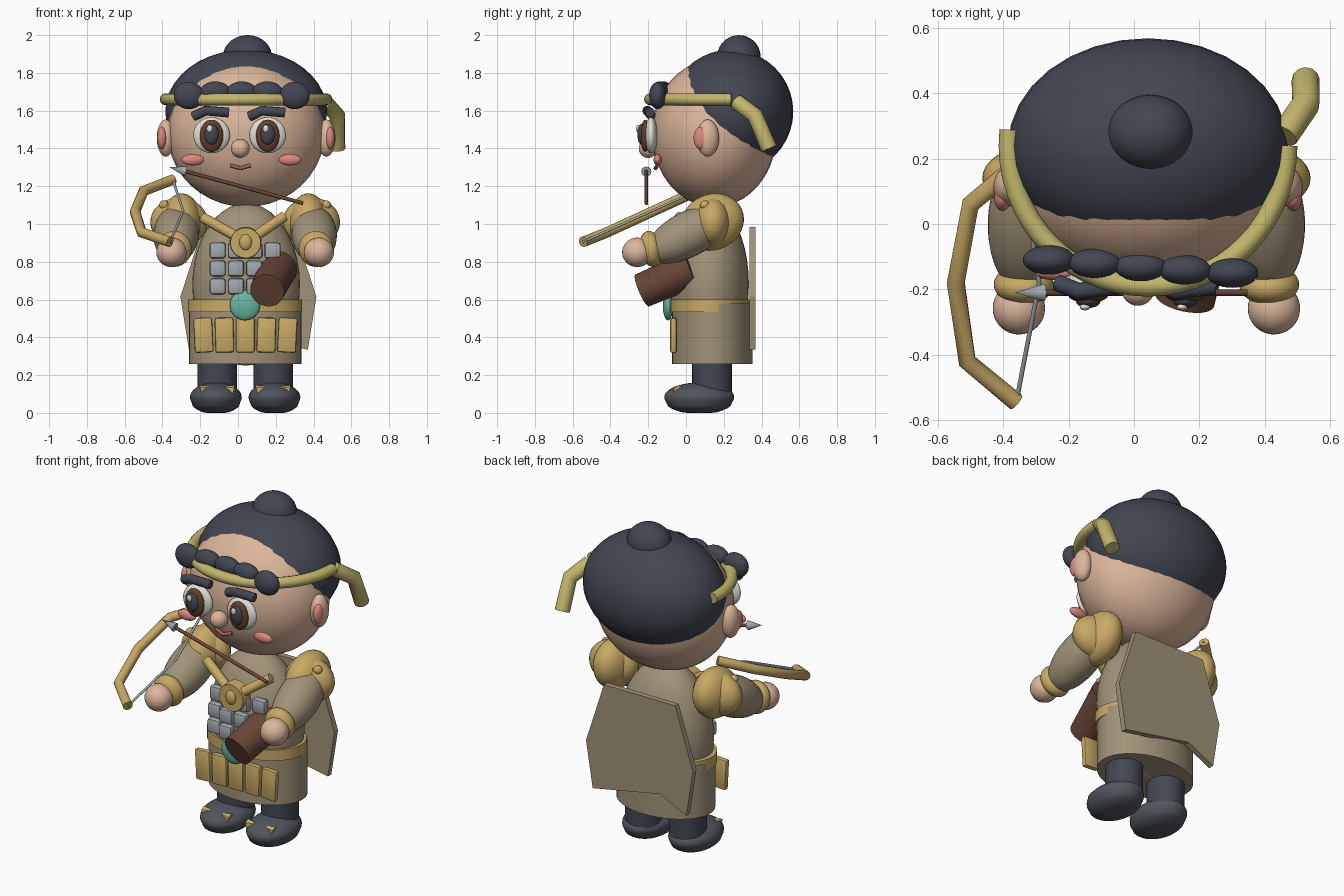
import bpy, bmesh
from math import sin, cos, pi, radians, sqrt
from mathutils import Vector, Matrix

if "Cube" in bpy.data.objects:
    bpy.data.objects.remove(bpy.data.objects["Cube"])

COLORS = dict(
    skin=(.72, .47, .33), hair=(.055, .062, .085), band=(.54, .47, .15), cloth=(.36, .29, .19),
    gold=(.58, .40, .13), steel=(.36, .40, .43), brown=(.14, .06, .038), teal=(.14, .46, .35),
    pink=(.72, .25, .2), white=(.75, .75, .68), shoe=(.08, .09, .11), lip=(.45, .12, .09), iris=(.14, .05, .02))
MATS = {}
for key, rgb in COLORS.items():
    MATS[key] = bpy.data.materials.new(key)
    MATS[key].diffuse_color = (*rgb, 1)


def finish(name, bm, color, smooth=True):
    bmesh.ops.recalc_face_normals(bm, faces=bm.faces)
    for e in bm.edges:
        e.smooth = len(e.link_faces) == 2 and e.calc_face_angle(0) < radians(35)
    for f in bm.faces:
        f.smooth = smooth
    me = bpy.data.meshes.new(name)
    bm.to_mesh(me)
    bm.free()
    me.materials.append(MATS[color])
    ob = bpy.data.objects.new(name, me)
    bpy.context.collection.objects.link(ob)
    return ob


def ball(name, loc, r, color, aim=None):
    """Ellipsoid; aim turns its z axis to a direction."""
    bm = bmesh.new()
    bmesh.ops.create_uvsphere(bm, u_segments=32, v_segments=20, radius=1)
    rot = Vector(aim).to_track_quat('Z', 'Y').to_matrix().to_4x4() if aim else Matrix()
    bm.transform(Matrix.Translation(loc) @ rot @ Matrix.Diagonal((*r, 1)))
    return finish(name, bm, color)


def rod(name, a, b, r1, r2, color, segs=24):
    """Cylinder or cone between two points."""
    a, b = Vector(a), Vector(b)
    bm = bmesh.new()
    bmesh.ops.create_cone(bm, cap_ends=True, segments=segs, radius1=r1, radius2=r2, depth=(b - a).length)
    rot = (b - a).to_track_quat('Z', 'Y').to_matrix().to_4x4()
    bm.transform(Matrix.Translation((a + b) / 2) @ rot)
    return finish(name, bm, color)


def drum(name, loc, rx, ry, height, color):
    """Upright elliptical cylinder."""
    bm = bmesh.new()
    bmesh.ops.create_cone(bm, cap_ends=True, segments=40, radius1=1, radius2=1, depth=height)
    bm.transform(Matrix.Translation(loc) @ Matrix.Diagonal((rx, ry, 1, 1)))
    return finish(name, bm, color)


def box(name, loc, size, color, turn=0, bevel=.012):
    bm = bmesh.new()
    bmesh.ops.create_cube(bm, size=1)
    bm.transform(Matrix.Diagonal((*size, 1)))
    bmesh.ops.bevel(bm, geom=bm.edges[:], offset=bevel, segments=2, affect='EDGES', profile=.5)
    bm.transform(Matrix.Translation(loc) @ Matrix.Rotation(turn, 4, 'Y'))
    return finish(name, bm, color)


def tube(name, pts, r, color):
    cu = bpy.data.curves.new(name, 'CURVE')
    cu.dimensions = '3D'
    cu.bevel_depth = r
    cu.bevel_resolution = 4
    cu.use_fill_caps = True
    sp = cu.splines.new('POLY')
    sp.points.add(len(pts) - 1)
    for p, co in zip(sp.points, pts):
        p.co = (*co, 1)
    cu.materials.append(MATS[color])
    ob = bpy.data.objects.new(name, cu)
    bpy.context.collection.objects.link(ob)
    return ob


CX = .043  # middle of the figure

# Head, hair, bun and fringe
ball('head', (CX, .15, 1.48), (.415, .33, .39), 'skin')
ball('hair_cap', (CX, .238, 1.595), (.428, .33, .328), 'hair')
ball('hair_bun', (.05, .28, 1.885), (.13, .115, .115), 'hair')
for i, (x, y, z) in enumerate([(-.26, -.11, 1.68), (-.12, -.12, 1.7), (.02, -.13, 1.7), (.155, -.14, 1.7), (.3, -.15, 1.68)]):
    ball(f'fringe_{i}', (x, y, z), (.08, .045, .072 if i in (0, 4) else .055), 'hair')

# Headband and hanging end
arc = [pi + pi * i / 28 for i in range(-1, 29)]
tube('headband', [(CX + .425 * cos(t), .24 + .43 * sin(t), 1.66) for t in arc], .032, 'band')
tube('headband_tail', [(.46, .27, 1.645), (.525, .365, 1.575), (.525, .44, 1.40)], .043, 'band')

# Face
for side, x in (('left', -.14), ('right', .157)):
    ball('eye_' + side, (x, -.185, 1.47), (.097, .035, .095), 'white')
    ball('iris_' + side, (x, -.215, 1.467), (.062, .027, .085), 'iris')
    ball('pupil_' + side, (x, -.235, 1.475), (.038, .022, .055), 'hair')
    ball('eye_glint_' + side, (x - .01, -.254, 1.505), (.016, .01, .02), 'white')
    tube('eyebrow_' + side, [(x - .095, -.18, 1.57), (x - .03, -.205, 1.6), (x + .09, -.19, 1.59)], .026, 'hair')
for side, s in (('left', -1), ('right', 1)):
    ball('cheek_' + side, (CX - .025 + s * .257, -.15, 1.34), (.06, .022, .03), 'pink')
    ball('ear_' + side, (CX + s * .425, .115, 1.455), (.048, .06, .098), 'skin')
    ball('inner_ear_' + side, (CX + s * .445, .08, 1.455), (.026, .04, .06), 'pink')
ball('nose', (.012, -.2, 1.4), (.05, .05, .05), 'skin')
tube('mouth', [(-.04, -.15, 1.31), (.012, -.162, 1.295), (.065, -.15, 1.31)], .01, 'lip')

# Torso, skirt and belt
ball('torso', (CX, .125, .68), (.285, .208, .43), 'cloth')
drum('skirt', (CX - .005, .14, .42), .298, .213, .32, 'cloth')
drum('belt', (CX - .005, .127, .568), .302, .212, .066, 'gold')

# Chest plates follow the torso surface
for row in range(3):
    for col in range(4):
        x, z = -.108 + .097 * col, .86 - .095 * row
        y = .125 - .208 * sqrt(1 - ((x - CX) / .285) ** 2 - ((z - .68) / .43) ** 2)
        box(f'chest_plate_{row}_{col}', (x, y - .012, z), (.086, .05, .086), 'steel', bevel=.016)

# Straps and medallion
tube('strap_left', [(-.19, -.03, 1.035), (.0, -.09, .93)], .028, 'gold')
tube('strap_right', [(.245, -.03, 1.04), (.085, -.09, .93)], .028, 'gold')
rod('medallion', (.04, -.06, .9), (.04, -.125, .9), .085, .08, 'gold', 32)
ball('medallion_boss', (.04, -.125, .903), (.033, .02, .042), 'gold')

# Skirt panels, pendant and pouch
for i in range(5):
    box(f'skirt_panel_{i}', (-.183 + .111 * i, -.066, .412), (.1, .035, .185), 'gold', radians(-3 + 1.5 * i))
ball('pendant', (.037, -.095, .57), (.08, .028, .08), 'teal')
rod('pouch', (.155, -.232, .648), (.215, .04, .765), .092, .1, 'brown', 28)

# Arms, pads, cuffs, hands, legs and shoes
for side, s in (('left', -1), ('right', 1)):
    def at(x, y, z):
        return (CX - .005 + s * x, y, z)
    ball('arm_' + side, at(.365, .01, .945), (.12, .12, .24), 'cloth', (s * .04, -.85, -.45))
    ball('shoulder_pad_' + side, at(.335, .14, 1.01), (.105, .17, .148), 'gold', (0, -.4, .9)).name += '_cap'
    ball('shoulder_flare_' + side, at(.35, .14, 1.01), (.152, .098, .13), 'gold')
    ball('shoulder_stud_' + side, at(.43, .1, 1.1), (.025, .025, .025), 'gold')
    ball('cuff_' + side, at(.375, -.185, .868), (.092, .096, .06), 'gold', (0, -1, -.2))
    ball('hand_' + side, at(.39, -.258, .85), (.08, .08, .078), 'skin')
    x = CX - .005 + s * .148
    rod('leg_' + side, (x, .138, .08), (x, .138, .32), .105, .105, 'hair', 32)
    shoe = ball('shoe_' + side, (x + s * .007, .07, .083), (.137, .185, .078), 'shoe')
    for v in shoe.data.vertices:
        v.co.z = max(v.co.z, .012) - .012 if v.co.z < .05 else v.co.z
    for k in (-1, 1):
        rod(f'shoe_mark_{side}_{k}', (x + k * .085, -.04, .118), (x + k * .04, -.045, .13), .03, .012, 'gold', 6)

# Back shield with a notched lower edge
outline = [(-.24, .985), (.24, .985), (.36, .615), (.315, .335), (-.14, .42), (-.315, .335), (-.36, .615)]
bm = bmesh.new()
face = bm.faces.new([bm.verts.new((.055 + x, .335, z)) for x, z in outline])
ext = bmesh.ops.extrude_face_region(bm, geom=[face])
bmesh.ops.translate(bm, vec=(0, .034, 0), verts=[g for g in ext['geom'] if isinstance(g, bmesh.types.BMVert)])
finish('back_shield', bm, 'cloth', False)

# Bow, string and arrow
bow = [(-.345, .19, 1.235), (-.5, .06, 1.175), (-.545, -.18, 1.065), (-.51, -.42, .955), (-.36, -.545, .905)]
tube('bow', bow, .028, 'gold')
tube('bowstring', [bow[0], (-.29, -.18, 1.07), bow[-1]], .007, 'steel')
rod('arrow_shaft', (-.29, -.21, 1.282), (.345, -.21, 1.11), .01, .01, 'brown', 12)
rod('arrow_head', (-.275, -.21, 1.278), (-.365, -.21, 1.302), .027, .0, 'steel', 12)

for m in bpy.data.materials:
    if m.users and not m.is_grease_pencil:
        m.use_nodes = True
        m.node_tree.nodes["Principled BSDF"].inputs["Base Color"].default_value = m.diffuse_color
